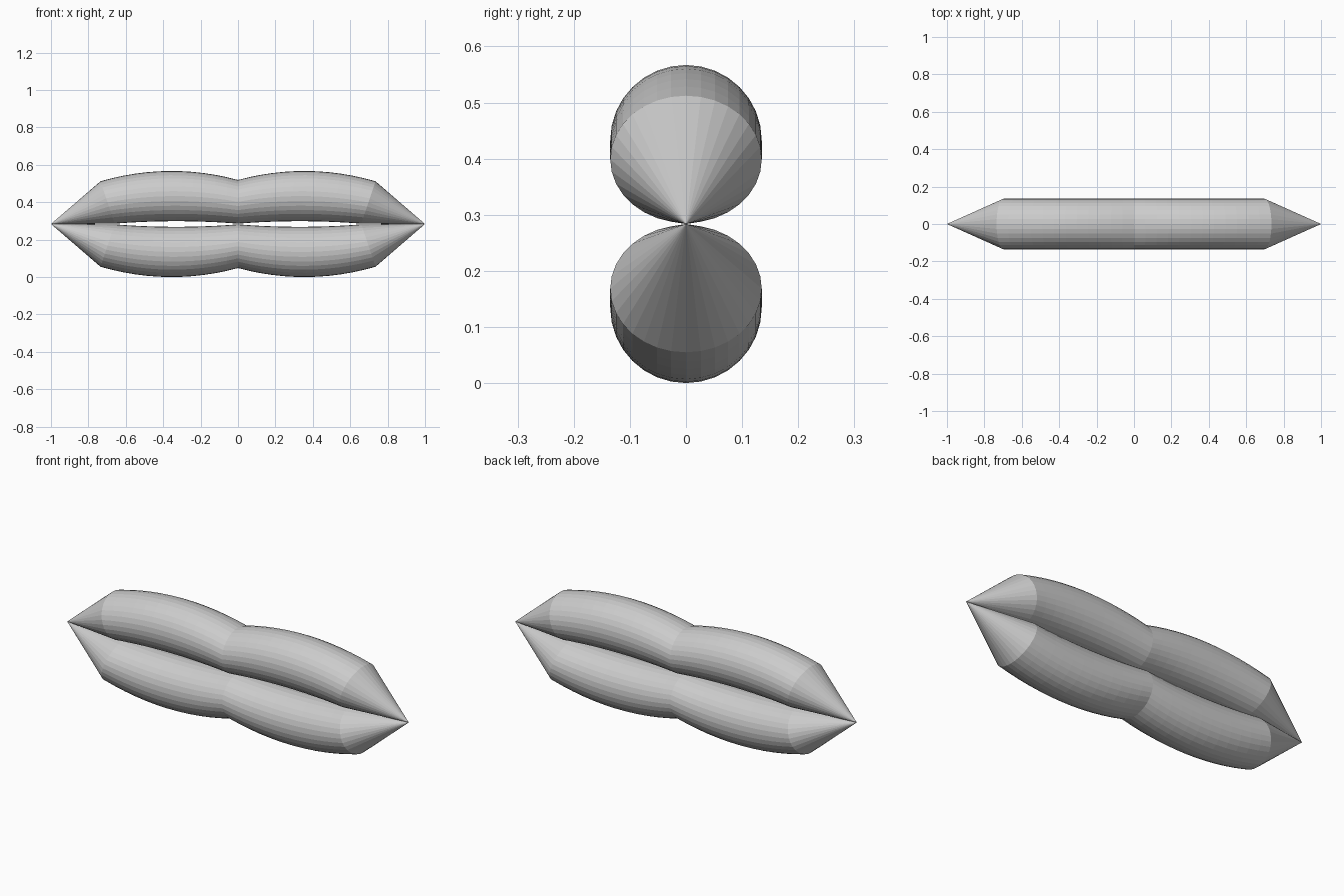
import bpy, bmesh, math

if "Cube" in bpy.data.objects:
    bpy.data.objects.remove(bpy.data.objects["Cube"])

SIDES = 32          # facets around each lip
STEPS = 12          # rings from centre to the end of the body
MID_Z = 0.2835      # height of the mouth corners
HALF_DEPTH = 0.135

grey = bpy.data.materials.new("light_grey")
grey.diffuse_color = (0.6, 0.6, 0.6, 1)
grey.use_nodes = True
grey.node_tree.nodes["Principled BSDF"].inputs["Base Color"].default_value = grey.diffuse_color


def ring(bm, t, flip):
    """Tilted oval ring; t runs from -1 to 1 along the body."""
    a = abs(t)
    xo, xi = 0.735 * a, 0.66 * a
    outer = 0.2835 - 0.38 * (xo - 0.355) ** 2
    inner = 0.015 - 0.12 * (xi - 0.33) ** 2
    s = 1 if t >= 0 else -1
    verts = []
    for i in range(SIDES):
        ang = 2 * math.pi * i / SIDES
        k = math.cos(ang)
        x = s * ((xo + xi) / 2 + k * (xo - xi) / 2)
        z = (outer + inner) / 2 + k * (outer - inner) / 2
        verts.append(bm.verts.new((x, HALF_DEPTH * math.sin(ang), MID_Z + flip * z)))
    return verts


def lip(name, flip):
    bm = bmesh.new()
    rings = [ring(bm, i / STEPS, flip) for i in range(-STEPS, STEPS + 1)]
    # Body skin
    for a, b in zip(rings, rings[1:]):
        for i in range(SIDES):
            j = (i + 1) % SIDES
            bm.faces.new((a[i], a[j], b[j], b[i]))
    # Pointed ends meeting at the mouth corners
    for r, x in ((rings[0], -1), (rings[-1], 1)):
        tip = bm.verts.new((x, 0, MID_Z))
        for i in range(SIDES):
            bm.faces.new((r[i], r[(i + 1) % SIDES], tip))
    bmesh.ops.recalc_face_normals(bm, faces=bm.faces)
    mesh = bpy.data.meshes.new(name)
    bm.to_mesh(mesh)
    bm.free()
    mesh.materials.append(grey)
    bpy.context.collection.objects.link(bpy.data.objects.new(name, mesh))


lip("upper_lip", 1)
lip("lower_lip", -1)
